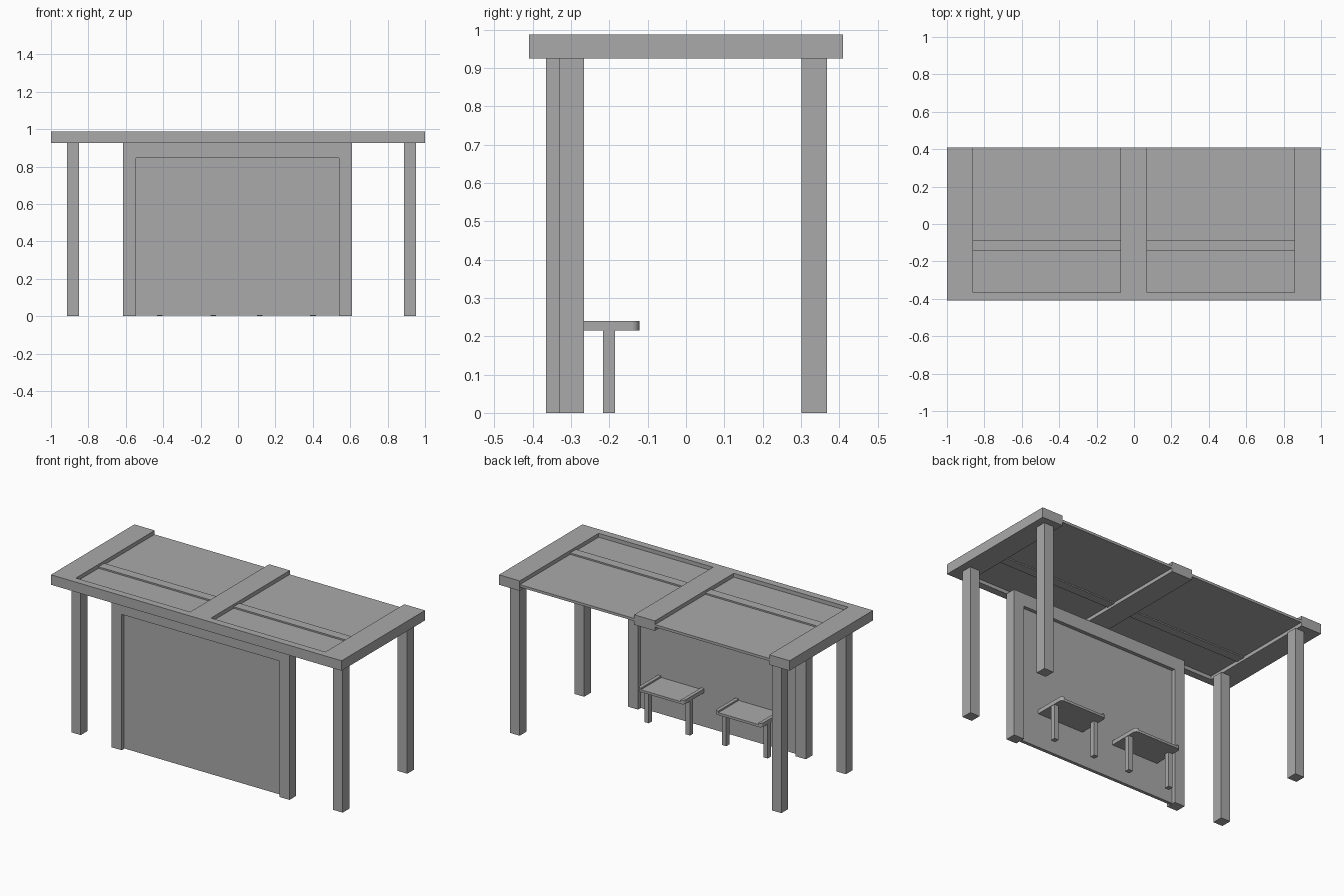
import bpy
import bmesh

cube = bpy.data.objects.get("Cube")
if cube:
    bpy.data.objects.remove(cube, do_unlink=True)

grey = bpy.data.materials.new("plain grey")
grey.use_nodes = True
grey.diffuse_color = (0.4, 0.4, 0.4, 1)
grey.node_tree.nodes["Principled BSDF"].inputs["Base Color"].default_value = (0.4, 0.4, 0.4, 1)


def box(name, xs, ys, zs, round_x=(), radius=0.02):
    """Box from ranges; upright back edges at the x positions in round_x get rounded."""
    bm = bmesh.new()
    bmesh.ops.create_cube(bm, size=1)
    for v in bm.verts:
        v.co = [r[0] if c < 0 else r[1] for c, r in zip(v.co, (xs, ys, zs))]
    edges = [e for e in bm.edges
             if abs(e.verts[0].co.z - e.verts[1].co.z) > 1e-4
             and abs(e.verts[0].co.y - ys[1]) < 1e-4
             and any(abs(e.verts[0].co.x - x) < 1e-4 for x in round_x)]
    if edges:
        bmesh.ops.bevel(bm, geom=edges, offset=radius, segments=6,
                        profile=0.5, affect='EDGES')
    mesh = bpy.data.meshes.new(name)
    bm.to_mesh(mesh)
    bm.free()
    mesh.materials.append(grey)
    obj = bpy.data.objects.new(name, mesh)
    bpy.context.collection.objects.link(obj)
    if edges:
        bpy.context.view_layer.objects.active = obj
        obj.select_set(True)
        bpy.ops.object.shade_smooth_by_angle()
        obj.select_set(False)
    return obj


# Roof frame, open along the back
ROOF = (0.925, 0.987)
box("roof_front_beam", (-1, 1), (-0.41, -0.365), ROOF)
for side, xs in {"right": (-1, -0.86), "middle": (-0.073, 0.07), "left": (0.857, 1)}.items():
    box("roof_beam_" + side, xs, (-0.365, 0.41), ROOF)

# Sunken roof panels with a raised batten
for side, xs in {"right": (-0.86, -0.073), "left": (0.07, 0.857)}.items():
    box("roof_panel_" + side, xs, (-0.365, 0.408), (0.947, 0.963))
    box("roof_batten_" + side, xs, (-0.143, -0.085), (0.94, 0.972))

# Corner posts
for side, xs in {"right": (-0.914, -0.85), "left": (0.887, 0.953)}.items():
    for end, ys in {"front": (-0.332, -0.266), "back": (0.302, 0.368)}.items():
        box(f"{end}_post_{side}", xs, ys, (0, 0.925))

# Framed front wall
FRAME_Y = (-0.365, -0.3)
box("wall_jamb_right", (-0.615, -0.545), FRAME_Y, (0, 0.925))
box("wall_jamb_left", (0.54, 0.61), FRAME_Y, (0, 0.925))
box("wall_header", (-0.545, 0.54), FRAME_Y, (0.845, 0.925))
box("wall_panel", (-0.545, 0.54), (-0.342, -0.322), (0.003, 0.845))

# Two benches fixed to the wall, each with side rails and two legs
for side, (x0, x1) in {"right": (-0.435, -0.115), "left": (0.1, 0.418)}.items():
    ys = (-0.322, -0.122)
    box("bench_seat_" + side, (x0, x1), ys, (0.215, 0.23), round_x=(x0, x1))
    for i, (a, b, outer) in enumerate(((x0, x0 + 0.022, x0), (x1 - 0.022, x1, x1))):
        box(f"bench_rail_{side}_{i + 1}", (a, b), ys, (0.23, 0.24), round_x=(outer,))
    for i, x in enumerate((x0 + 0.002, x1 - 0.032)):
        box(f"bench_leg_{side}_{i + 1}", (x, x + 0.03), (-0.216, -0.185), (0, 0.215))
